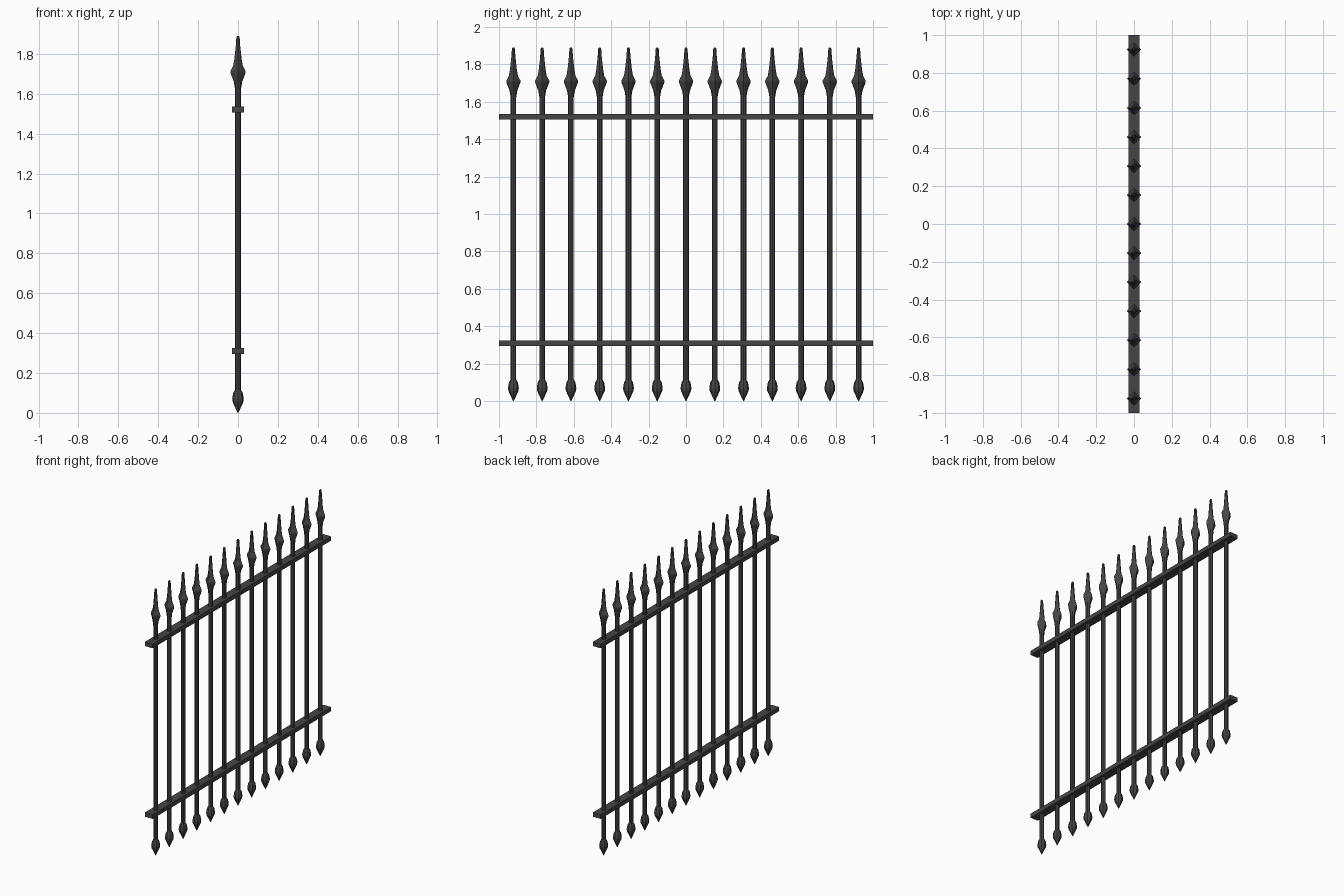
import bpy, bmesh, math

if "Cube" in bpy.data.objects:
    bpy.data.objects.remove(bpy.data.objects["Cube"])

def finish(bm, name):
    bmesh.ops.recalc_face_normals(bm, faces=bm.faces)
    me = bpy.data.meshes.new(name)
    bm.to_mesh(me)
    bm.free()
    ob = bpy.data.objects.new(name, me)
    bpy.context.collection.objects.link(ob)
    mat = bpy.data.materials.get("iron") or bpy.data.materials.new("iron")
    mat.diffuse_color = (0.06, 0.06, 0.06, 1)
    mat.use_nodes = True
    mat.node_tree.nodes["Principled BSDF"].inputs["Base Color"].default_value = mat.diffuse_color
    me.materials.append(mat)
    return ob

# picket profile: (radius, height, diagonal radius factor)
PROFILE = [(0.002, 0.0, 1), (0.027, 0.055, 1), (0.029, 0.07, 1), (0.024, 0.10, 1),
           (0.015, 0.115, 1), (0.015, 1.625, 1), (0.021, 1.66, 0.9),
           (0.038, 1.705, 0.72), (0.038, 1.713, 0.72), (0.024, 1.74, 0.78),
           (0.018, 1.775, 0.85), (0.011, 1.84, 1), (0.008, 1.885, 1), (0.004, 1.89, 1)]

def picket(y, name):
    bm = bmesh.new()
    rings = []
    for r, z, d in PROFILE:
        ring = []
        for i in range(8):
            a = i * math.pi / 4
            rr = r * (d if i % 2 else 1)
            ring.append(bm.verts.new((rr * math.cos(a), y + rr * math.sin(a), z)))
        rings.append(ring)
    for lo, hi in zip(rings, rings[1:]):
        for i in range(8):
            j = (i + 1) % 8
            bm.faces.new((lo[i], lo[j], hi[j], hi[i]))
    bm.faces.new(rings[0])
    bm.faces.new(rings[-1])
    return finish(bm, name)

def rail(z, name):
    bm = bmesh.new()
    bmesh.ops.create_cube(bm, size=1)
    for v in bm.verts:
        v.co = (v.co.x * 0.06, v.co.y * 2, z + v.co.z * 0.03)
    return finish(bm, name)

# spear-tipped bars
for k in range(13):
    picket((k - 6) * 0.1538, f"picket_{k + 1}")

# horizontal rails
rail(0.31, "lower_rail")
rail(1.52, "upper_rail")
